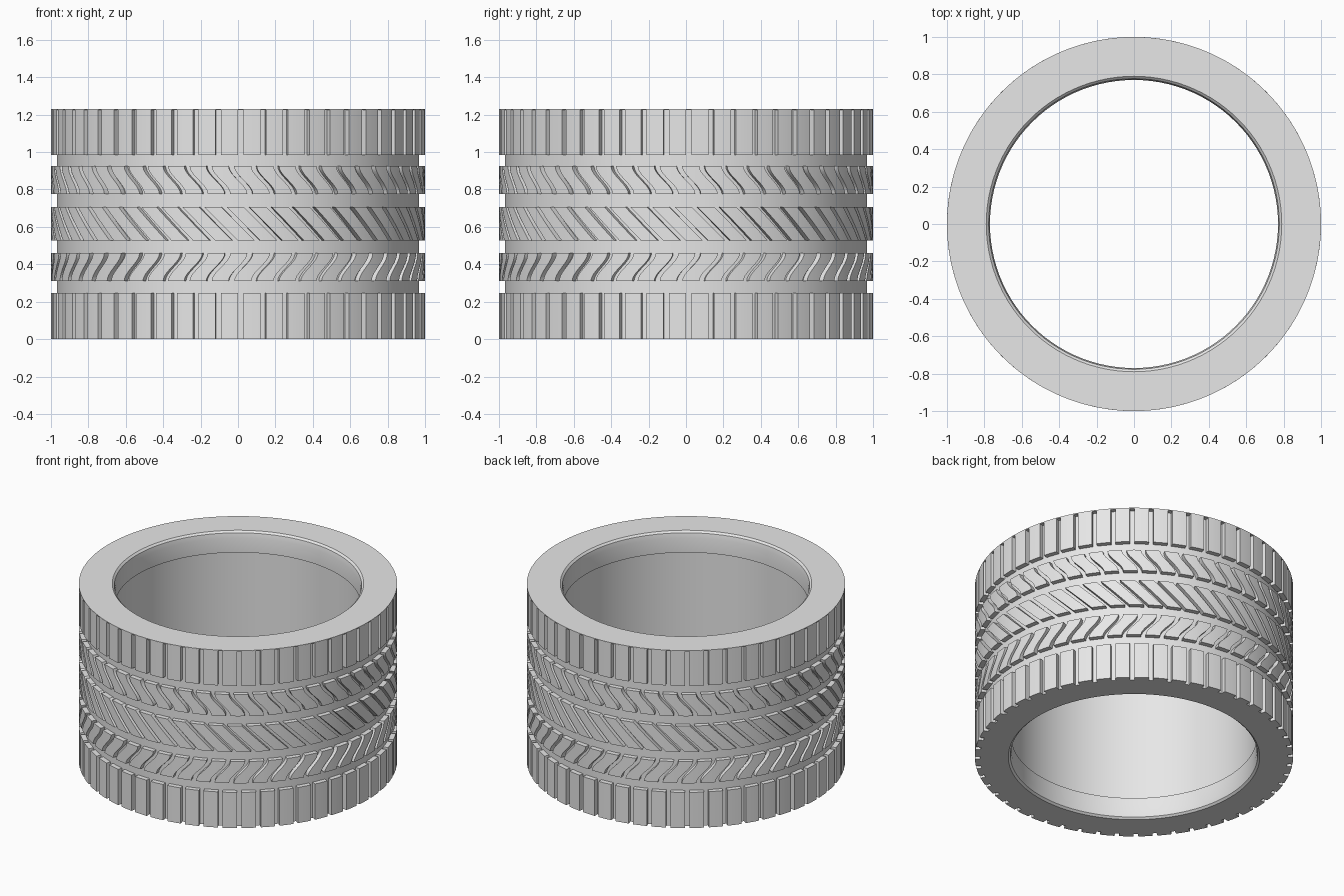
import bpy
import bmesh
from math import sin, cos, tau, radians

cube = bpy.data.objects.get("Cube")
if cube:
    bpy.data.objects.remove(cube, do_unlink=True)

HEIGHT = 1.23
BLOCKS = 52
PITCH = tau / BLOCKS
GAP = radians(1.7)

rubber = bpy.data.materials.new("grey_rubber")
rubber.use_nodes = True
grey = (0.8, 0.8, 0.8, 1)
rubber.diffuse_color = grey
rubber.node_tree.nodes["Principled BSDF"].inputs["Base Color"].default_value = grey


def polar(r, a, z):
    return (r * sin(a), -r * cos(a), z)


def finish(name, verts, faces, thickness=0):
    mesh = bpy.data.meshes.new(name)
    mesh.from_pydata(verts, [], faces)
    mesh.materials.append(rubber)
    obj = bpy.data.objects.new(name, mesh)
    bpy.context.collection.objects.link(obj)
    bpy.ops.object.select_all(action="DESELECT")
    obj.select_set(True)
    bpy.context.view_layer.objects.active = obj
    if thickness:
        mod = obj.modifiers.new("depth", "SOLIDIFY")
        mod.thickness = thickness
        mod.offset = -1
        bpy.ops.object.modifier_apply(modifier=mod.name)
    else:
        bm = bmesh.new()
        bm.from_mesh(mesh)
        bmesh.ops.recalc_face_normals(bm, faces=bm.faces)
        bm.to_mesh(mesh)
        bm.free()
    bpy.ops.object.shade_smooth_by_angle(angle=radians(30))
    return obj


def lathe(name, profile, segments):
    """Revolve a closed profile of (radius, height) points."""
    n = len(profile)
    verts = [polar(r, i * tau / segments, z)
             for i in range(segments) for r, z in profile]
    faces = []
    for i in range(segments):
        j = (i + 1) % segments
        for k in range(n):
            m = (k + 1) % n
            faces.append((i * n + k, j * n + k, j * n + m, i * n + m))
    return finish(name, verts, faces)


def tread_band(name, z0, z1, shift, rows, gap=GAP, phase=0):
    """Ring of raised blocks; shift(t) slides each row around the tyre."""
    cols = 4
    verts, faces = [], []
    for b in range(BLOCKS):
        base = len(verts)
        for i in range(rows + 1):
            t = i / rows
            start = b * PITCH + gap + phase + shift(t)
            for k in range(cols + 1):
                a = start + (PITCH - gap) * k / cols
                verts.append(polar(1, a, z0 + (z1 - z0) * t))
        for i in range(rows):
            for k in range(cols):
                v = base + i * (cols + 1) + k
                faces.append((v, v + 1, v + cols + 2, v + cols + 1))
    return finish(name, verts, faces, 0.036)


def s_curve(t):
    return 0.1 * (t * t * (3 - 2 * t) - 0.5)


# Carcass: grooved floor, flush upper sidewall, rounded bead lips
lip = [(0.79, 0), (0.777, 0.012), (0.77, 0.045), (0.77, 0.145), (0.785, 0.145)]
upper_lip = [(r, HEIGHT - z) for r, z in lip]
outside = [(0.968, 0), (0.968, HEIGHT - 0.006), (1, HEIGHT - 0.006), (1, HEIGHT)]
lathe("carcass", outside + upper_lip + lip[::-1], 2 * BLOCKS)

# Shoulder ribs
tread_band("lower_shoulder", 0, 0.247, lambda t: 0, 1)
tread_band("upper_shoulder", 0.985, HEIGHT - 0.003, lambda t: 0, 1)

# Curved blocks, leaning opposite ways
tread_band("lower_curved_blocks", 0.31, 0.46, s_curve, 10)
tread_band("upper_curved_blocks", 0.775, 0.925, lambda t: -s_curve(t), 10)

# Slanted centre blocks
tread_band("centre_slanted_blocks", 0.527, 0.707, lambda t: -0.18 * (t - 0.5), 6)
